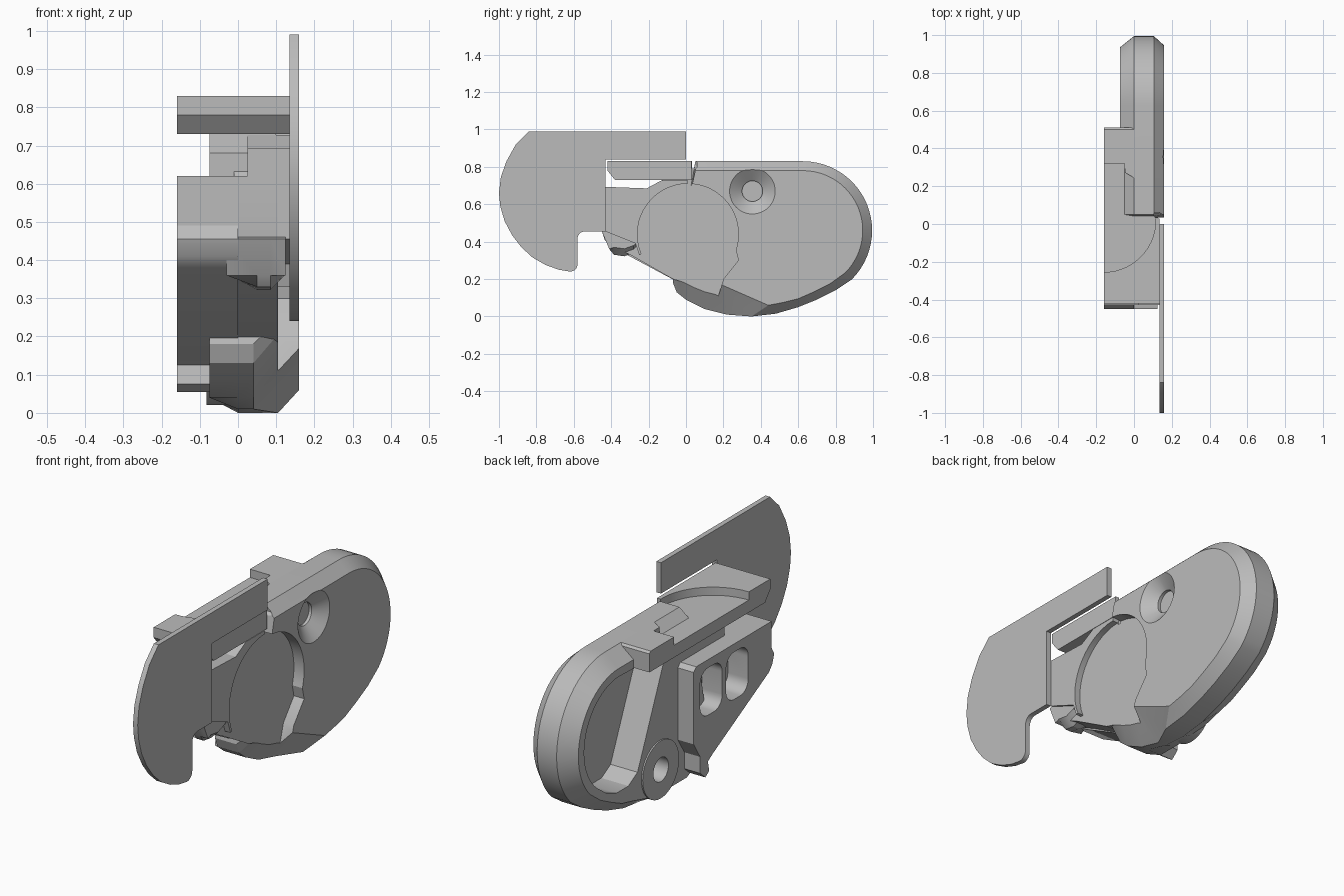
import bpy, bmesh, math
from math import sin, cos, radians

cube = bpy.data.objects.get("Cube")
if cube:
    bpy.data.objects.remove(cube, do_unlink=True)

grey = bpy.data.materials.new("plain grey")
grey.use_nodes = True
grey.diffuse_color = (0.5, 0.5, 0.5, 1)
grey.node_tree.nodes["Principled BSDF"].inputs["Base Color"].default_value = (0.5, 0.5, 0.5, 1)


def loft(name, rings):
    """Skin a stack of closed rings with equal point counts."""
    bm = bmesh.new()
    layers = [[bm.verts.new(p) for p in ring] for ring in rings]
    n = len(layers[0])
    for a, b in zip(layers, layers[1:]):
        for i in range(n):
            j = (i + 1) % n
            bm.faces.new((a[i], a[j], b[j], b[i]))
    bm.faces.new(layers[0])
    bm.faces.new(layers[-1])
    bmesh.ops.recalc_face_normals(bm, faces=bm.faces)
    mesh = bpy.data.meshes.new(name)
    bm.to_mesh(mesh)
    bm.free()
    mesh.materials.append(grey)
    obj = bpy.data.objects.new(name, mesh)
    bpy.context.collection.objects.link(obj)
    return obj


def prism(name, pts, x0, x1):
    """Side profile of (y, z) points extruded across x."""
    return loft(name, [[(x, y, z) for y, z in pts] for x in (x0, x1)])


def slab(name, pts, z0, z1):
    """Plan of (x, y) points extruded up z."""
    return loft(name, [[(x, y, z) for x, y in pts] for z in (z0, z1)])


def arc(cy, cz, r, a0, a1, n=24):
    angles = [radians(a0 + (a1 - a0) * i / n) for i in range(n + 1)]
    return [(cy + r * cos(a), cz + r * sin(a)) for a in angles]


def disc(cy, cz, r, n=48):
    return arc(cy, cz, r, 0, 360, n)[:-1]


def rounded_box(y0, y1, z0, z1, r):
    return (arc(y1 - r, z1 - r, r, 0, 90, 8) + arc(y0 + r, z1 - r, r, 90, 180, 8)
            + arc(y0 + r, z0 + r, r, 180, 270, 8) + arc(y1 - r, z0 + r, r, 270, 360, 8))


def combine(obj, other, operation="DIFFERENCE"):
    mod = obj.modifiers.new("join", "BOOLEAN")
    mod.operation = operation
    mod.solver = "EXACT"
    mod.object = other
    bpy.context.view_layer.objects.active = obj
    bpy.ops.object.modifier_apply(modifier=mod.name)
    bpy.data.objects.remove(other, do_unlink=True)


# Thin side plate with a curved front and a hooked lower end
plate = prism("side_plate",
              [(0, 0.99), (0, 0.84), (-0.43, 0.84), (-0.43, 0.455)]
              + arc(-0.54, 0.415, 0.04, 90, 180, 8)
              + arc(-0.62, 0.28, 0.04, 0, -90, 8)
              + [(-0.68, 0.25), (-0.75, 0.275), (-0.82, 0.315), (-0.88, 0.37),
                 (-0.93, 0.435), (-0.97, 0.51), (-0.993, 0.59), (-1, 0.66),
                 (-0.99, 0.745), (-0.96, 0.83), (-0.91, 0.92), (-0.84, 0.99)],
              0.135, 0.16)

# Rear shell, chamfered on both sides
outer = ([(0.05, 0.83)] + arc(0.625, 0.46, 0.37, 90, -45)
         + [(0.8, 0.14), (0.7, 0.09), (0.6, 0.05), (0.48, 0.015), (0.35, 0),
            (0.22, 0.01), (0.1, 0.04), (0, 0.09), (-0.05, 0.13), (-0.07, 0.18)])
inner = ([(0.05, 0.78)] + arc(0.625, 0.46, 0.32, 90, -45)
         + [(0.77, 0.175), (0.68, 0.13), (0.6, 0.095), (0.52, 0.075), (0.44, 0.06),
            (0.2, 0.165), (0.1, 0.21), (0, 0.25), (-0.04, 0.27), (-0.06, 0.3)])
back = [(y, max(z, 0.04)) if y < 0.4 and z < 0.5 else
        (y + 1.2 * (v - y), z + 1.2 * (w - z)) for (y, z), (v, w) in zip(outer, inner)]
shell = loft("rear_shell", [
    [(-0.075, y, z) for y, z in back],
    [(0, y, z) for y, z in outer],
    [(0.04 if y < 0.25 and z < 0.5 else 0.105, y, z) for y, z in outer],
    [(0.16, y, z) for y, z in inner]])

# Pivot recess on the outer side
recess = ([(-0.3, 0.9), (0.05, 0.9), (0.06, 0.8), (0.02, 0.76), (0.025, 0.71)]
          + arc(0.01, 0.44, 0.27, 78, -18)
          + [(0.28, 0.3), (0.2, 0.2), (0.17, 0.1), (0.17, -0.1), (-0.3, -0.1)])
combine(shell, prism("recess_cutter", recess, 0.105, 0.3))

# Deep pocket on the inner side
pocket = ([(0.27, 0.69), (0.3, 0.72)] + arc(0.62, 0.46, 0.27, 90, -50)
          + [(0.72, 0.2), (0.64, 0.17), (0.55, 0.17), (0.48, 0.21), (0.44, 0.3)])
combine(shell, prism("pocket_cutter", pocket, -0.3, 0.07))

# Countersunk blind hole
combine(shell, loft("countersink_cutter", [
    [(x, y, z) for y, z in disc(0.355, 0.67, r)]
    for x, r in ((0.095, 0.055), (0.11, 0.055), (0.16, 0.122), (0.2, 0.122))]))

# Round boss with a hole at the bottom
combine(shell, prism("boss", disc(0.31, 0.16, 0.14), -0.082, 0.05), "UNION")
combine(shell, prism("boss_hole_cutter", disc(0.31, 0.16, 0.058), -0.2, 0.03))

# Front block with sloped underside and a small foot
block = prism("front_block",
              [(-0.43, 0.62), (0.15, 0.62), (0.17, 0.6), (0.17, 0.25), (0.12, 0.17),
               (0.12, 0.09), (0.08, 0.055), (0.05, 0.075), (0.06, 0.125), (0.02, 0.15),
               (-0.41, 0.38), (-0.435, 0.41), (-0.45, 0.455), (-0.43, 0.49)],
              -0.16, 0)
for y0 in (-0.25, -0.05):
    combine(block, prism("window_cutter", rounded_box(y0, y0 + 0.17, 0.35, 0.58, 0.06),
                         -0.3, -0.05))

# Pivot disc and the core behind it
core = prism("pivot_core",
             [(-0.43, 0.62), (-0.2, 0.62), (-0.13, 0.7), (0.25, 0.7), (0.25, 0.2),
              (0.17, 0.14), (0.1, 0.15), (-0.07, 0.2), (-0.28, 0.32), (-0.42, 0.39),
              (-0.43, 0.46)],
             -0.01, 0.105)

# Raised front cheek, cut round by the pivot disc
cheek = prism("front_cheek",
              [(-0.43, 0.455), (-0.43, 0.693), (-0.21, 0.685), (-0.13, 0.728),
               (0.01, 0.728), (0.01, 0.4), (-0.25, 0.33), (-0.27, 0.39)],
              0.025, 0.135)
combine(cheek, prism("disc_cutter", disc(0.01, 0.44, 0.27), 0.105, 0.3))

# Rounded lip under the cheek
lip = loft("lower_lip", [
    [(x, y, z) for y, z in ((-0.43, 0.46), (-0.45, 0.455), (-0.41, 0.36), (-0.385, low),
                            (-0.33, low - 0.008), (-0.28, low + 0.01), (-0.26, 0.4), (-0.3, 0.46))]
    for x, low in ((-0.03, 0.375), (0.05, 0.33), (0.085, 0.33), (0.125, 0.37))])

# Neck joining the lower block to the top bridge
neck = prism("neck", [(-0.12, 0.735), (-0.19, 0.68), (-0.19, 0.6), (0.26, 0.6), (0.26, 0.735)],
             -0.075, 0.1)

# Top bridge with a rear tab and a shallow round recess
bridge = prism("top_bridge",
               [(-0.42, 0.83), (0.5, 0.83), (0.51, 0.82), (0.51, 0.73),
                (-0.38, 0.73), (-0.42, 0.78)],
               -0.16, 0.135)
combine(bridge, slab("side_trim_cutter",
                     [(0.3, 0.03), (0.115, 0.03), (0.1, 0.06), (0, 0.06), (0, 0.6), (0.3, 0.6)],
                     0.6, 1))
combine(bridge, slab("round_recess_cutter",
                     [(-0.3, -0.255)] + arc(-0.16, 0.02, 0.275, -90, 66)
                     + [(-0.05, 0.32), (-0.3, 0.32)], 0.79, 1))

# Crisp edges with smooth rounded surfaces
for obj in (plate, shell, block, core, cheek, lip, neck, bridge):
    bpy.ops.object.select_all(action="DESELECT")
    obj.select_set(True)
    bpy.context.view_layer.objects.active = obj
    bpy.ops.object.shade_smooth_by_angle(angle=radians(25))
